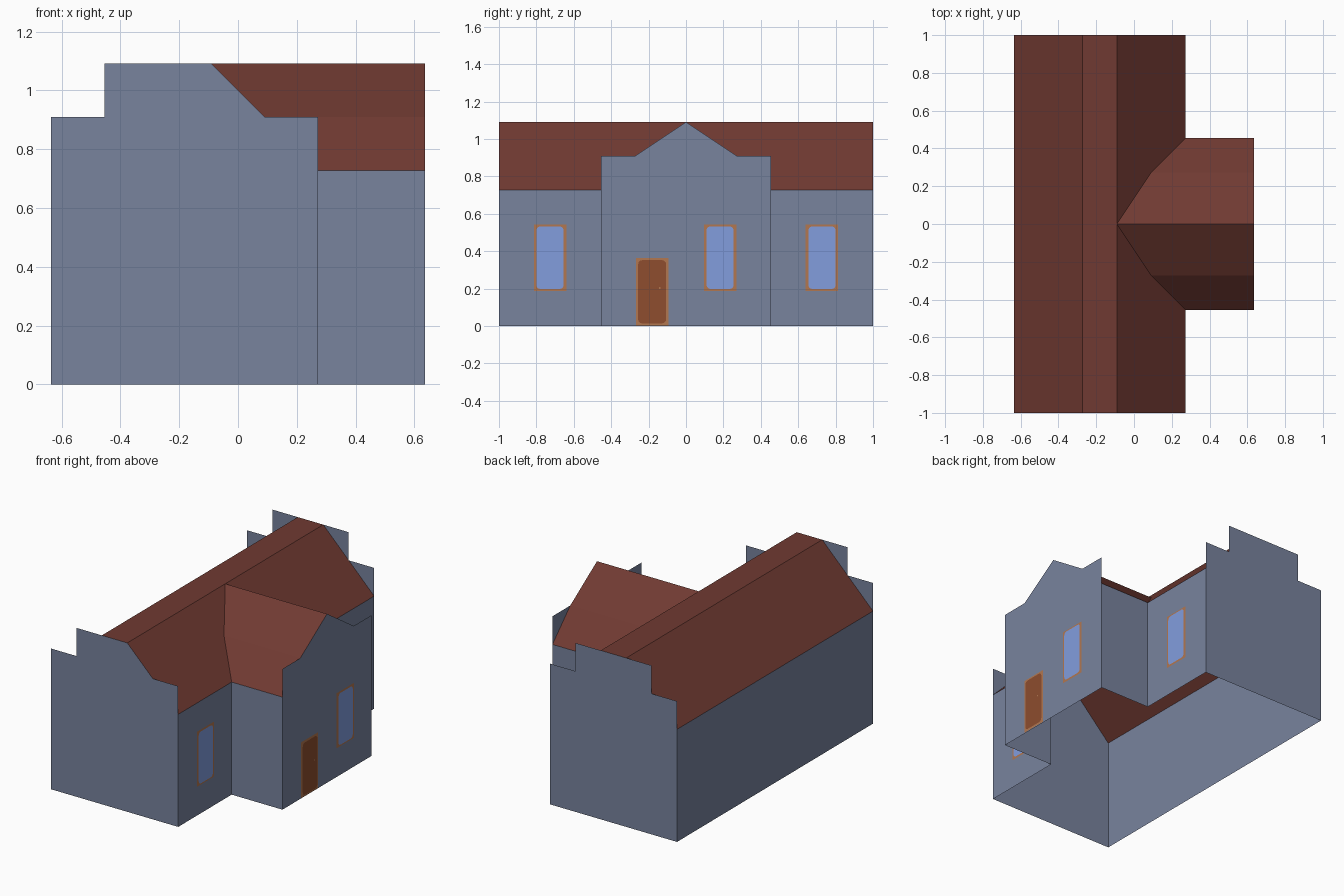
import bpy, bmesh, math
from mathutils import Vector

if "Cube" in bpy.data.objects:
    bpy.data.objects.remove(bpy.data.objects["Cube"])


def material(name, rgb):
    m = bpy.data.materials.new(name)
    lin = [((c / 255 + 0.055) / 1.055) ** 2.4 for c in rgb]
    m.diffuse_color = (*lin, 1)
    m.use_nodes = True
    m.node_tree.nodes["Principled BSDF"].inputs["Base Color"].default_value = m.diffuse_color
    return m


WALL = material("blue grey wall", (120, 131, 158))
ROOF = material("red brown roof", (112, 58, 50))
GLASS = material("blue glass", (130, 157, 222))
FRAME = material("tan frame", (178, 119, 80))
DOOR = material("brown door", (142, 77, 46))


def shell(name, mat, polys):
    """Sheet object from (points, outward direction) pairs."""
    bm = bmesh.new()
    for pts, out in polys:
        f = bm.faces.new([bm.verts.new(p) for p in pts])
        f.normal_update()
        if f.normal.dot(Vector(out)) < 0:
            f.normal_flip()
    bmesh.ops.remove_doubles(bm, verts=bm.verts, dist=1e-5)
    me = bpy.data.meshes.new(name)
    bm.to_mesh(me)
    bm.free()
    me.materials.append(mat)
    ob = bpy.data.objects.new(name, me)
    bpy.context.collection.objects.link(ob)
    return ob


# Key dimensions
L, F, W = -0.636, 0.273, 0.636       # back wall, front wall, wing front (x)
R0, R1 = -0.273, -0.091              # flat ridge strip (x)
EAVE, MID, TOP = 0.727, 0.909, 1.091
WY, WM = 0.4545, 0.273               # wing half width, roof break (y)

# Long walls and wing side walls
walls = [([(L, -1, 0), (L, 1, 0), (L, 1, EAVE), (L, -1, EAVE)], (-1, 0, 0))]
for s in (-1, 1):
    walls.append(([(F, s * WY, 0), (F, s, 0), (F, s, EAVE), (F, s * WY, EAVE)], (1, 0, 0)))
    walls.append(([(F, s * WY, 0), (W, s * WY, 0), (W, s * WY, EAVE), (F, s * WY, EAVE)], (0, s, 0)))
shell("side_walls", WALL, walls)

# Parapet end walls: one with a sloped shoulder, one stepped on both sides
left = [(F, 0), (L, 0), (L, MID), (-0.4545, MID), (-0.4545, TOP)]
sloped = left + [(R1, TOP), (0.091, MID), (F, MID)]
stepped = left + [(0.091, TOP), (0.091, MID), (F, MID)]
shell("front_end_wall", WALL, [([(x, -1, z) for x, z in sloped], (0, -1, 0))])
shell("back_end_wall", WALL, [([(x, 1, z) for x, z in stepped], (0, 1, 0))])

# Wing gable wall
gable = [(-WY, 0), (WY, 0), (WY, MID), (WM, MID), (0, TOP), (-WM, MID), (-WY, MID)]
shell("wing_gable_wall", WALL, [([(W, y, z) for y, z in gable], (1, 0, 0))])

# Main roof, with the front slope cut along the valleys
roof = [([(L, -1, EAVE), (L, 1, EAVE), (R0, 1, TOP), (R0, -1, TOP)], (-1, 0, 1)),
        ([(R0, -1, TOP), (R0, 1, TOP), (R1, 1, TOP), (R1, 0, TOP), (R1, -1, TOP)], (0, 0, 1))]
wing = []
for s in (-1, 1):
    roof.append(([(R1, 0, TOP), (R1, s, TOP), (F, s, EAVE), (F, s * WY, EAVE),
                  (0.091, s * WM, MID)], (1, 0, 1)))
    # Wing roof, two pitches on each side
    wing.append(([(R1, 0, TOP), (W, 0, TOP), (W, s * WM, MID), (0.091, s * WM, MID)], (0, s, 1)))
    wing.append(([(0.091, s * WM, MID), (W, s * WM, MID), (W, s * WY, EAVE),
                  (F, s * WY, EAVE)], (0, s, 1)))
shell("main_roof", ROOF, roof)
shell("wing_roof", ROOF, wing)


def plate(name, mat, x, y, z0, z1, half, r=0.0):
    """Thin upright plate facing +x, optionally with rounded corners."""
    pts = []
    for i, (sy, sz) in enumerate([(1, 1), (-1, 1), (-1, -1), (1, -1)]):
        cy, cz = y + sy * (half - r), (z1 - r if sz > 0 else z0 + r)
        for k in range(4 if r else 1):
            a = math.radians(90 * i + 30 * k)
            pts.append((x, cy + r * math.cos(a), cz + r * math.sin(a)))
    return shell(name, mat, [(pts, (1, 0, 0))])


# Windows
for name, x, y in (("left", F, -0.727), ("right", F, 0.727), ("wing", W, 0.182)):
    plate(name + "_window_frame", FRAME, x + 0.003, y, 0.188, 0.543, 0.087)
    plate(name + "_window_glass", GLASS, x + 0.006, y, 0.198, 0.533, 0.073, 0.022)

# Door with knob
plate("door_frame", FRAME, W + 0.003, -0.181, 0.003, 0.364, 0.087)
plate("door_panel", DOOR, W + 0.006, -0.181, 0.014, 0.352, 0.075, 0.022)
plate("door_knob", FRAME, W + 0.008, -0.14, 0.198, 0.208, 0.005, 0.004)
